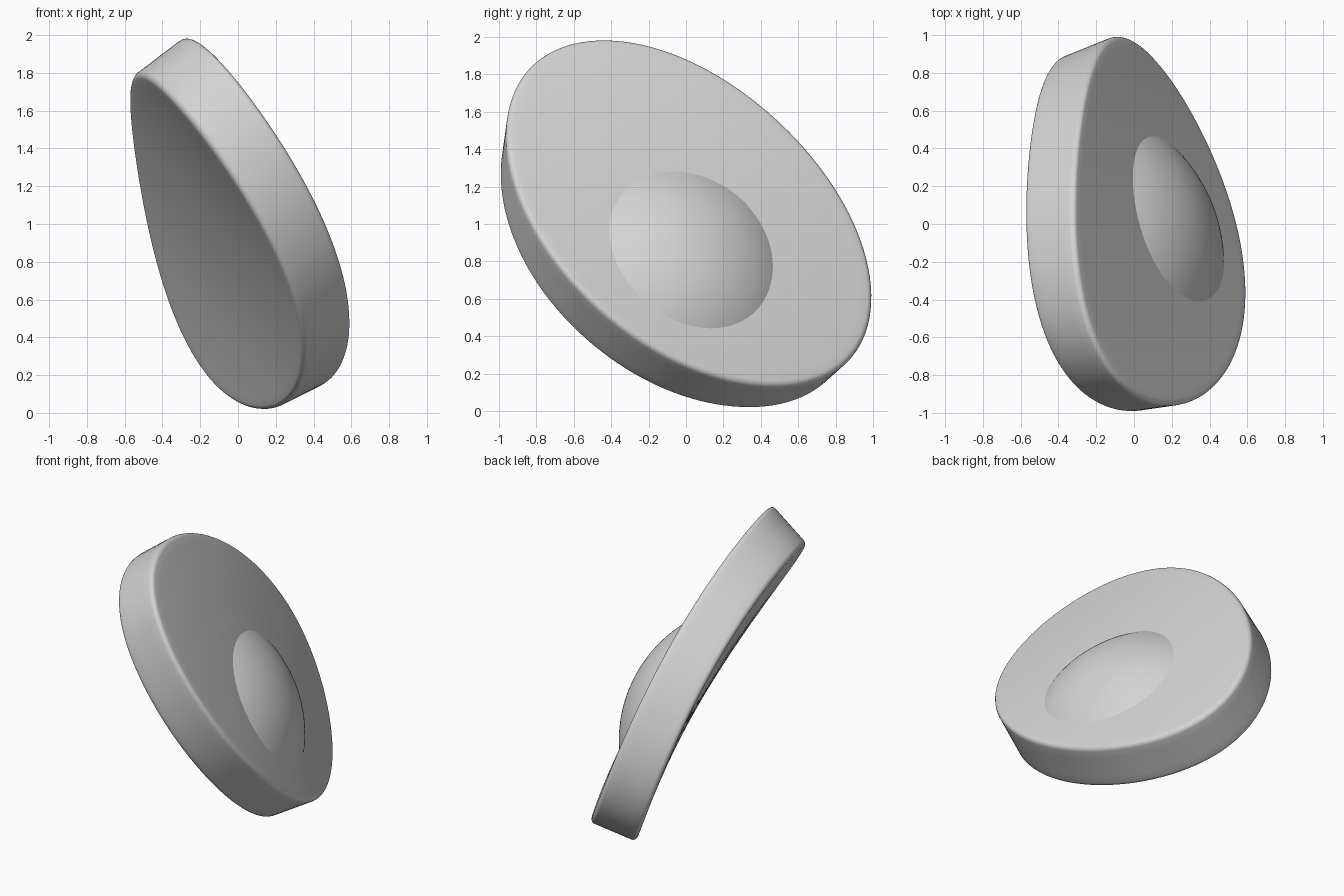
import bpy, bmesh, math
from mathutils import Vector, Matrix

if "Cube" in bpy.data.objects:
    bpy.data.objects.remove(bpy.data.objects["Cube"], do_unlink=True)

# Single grey material
GREY = (0.66, 0.66, 0.66, 1)
grey = bpy.data.materials.new("plain_grey")
grey.use_nodes = True
grey.diffuse_color = GREY
grey.node_tree.nodes["Principled BSDF"].inputs["Base Color"].default_value = GREY

# Tilted frame: long axis, short axis, facing direction
N = Vector((0.841, 0.312, 0.442)).normalized()
U = Vector((0.095, 0.718, -0.688))
U = (U - N * U.dot(N)).normalized()
V = N.cross(U)
CENTRE = Vector((0.132, 0.016, 1.071))
LONG, SHORT, THICK = 1.163, 0.825, 0.313
BEND_U, BEND_V = 0.07, 0.015
EGG = 0.025
SEGMENTS = 128


def shell(r, angle, depth):
    """Point on the bent egg-shaped shell, at a depth behind its front face."""
    r *= 1 + EGG * math.sin(3 * angle)
    u, v = LONG * r * math.cos(angle), SHORT * r * math.sin(angle)
    w = -BEND_U * u * u + BEND_V * v * v
    slope = Vector((0.2 * u - 0.11, -0.05 * v, 1))
    p = Vector((u, v, w)) - slope * depth
    return CENTRE + U * p.x + V * p.y + N * p.z


def finish(name, bm):
    bmesh.ops.recalc_face_normals(bm, faces=bm.faces)
    mesh = bpy.data.meshes.new(name)
    bm.to_mesh(mesh)
    bm.free()
    mesh.materials.append(grey)
    for poly in mesh.polygons:
        poly.use_smooth = True
    obj = bpy.data.objects.new(name, mesh)
    bpy.context.collection.objects.link(obj)
    return obj


# Cross-section of the disc: front face, rounded rim, back face
flat = [i / 14 for i in range(1, 14)]
bevel = 0.03
turn = [i * math.pi / 10 for i in range(6)]
profile = [(r, 0) for r in flat]
profile += [(1 - bevel + bevel * math.sin(a), bevel * (1 - math.cos(a))) for a in turn]
profile += [(1, THICK * k / 4) for k in (1, 2, 3)]
profile += [(1 - bevel + bevel * math.cos(a), THICK - bevel * (1 - math.sin(a))) for a in turn]
profile += [(r, THICK) for r in reversed(flat)]

# Curved oval disc
bm = bmesh.new()
rings = [[bm.verts.new(shell(r, math.tau * s / SEGMENTS, depth)) for s in range(SEGMENTS)]
         for r, depth in profile]
for a, b in zip(rings, rings[1:]):
    for s in range(SEGMENTS):
        t = (s + 1) % SEGMENTS
        bm.faces.new((a[s], a[t], b[t], b[s]))
for ring, depth in ((rings[0], 0), (rings[-1], THICK)):
    hub = bm.verts.new(shell(0, 0, depth))
    for s in range(SEGMENTS):
        bm.faces.new((hub, ring[s], ring[(s + 1) % SEGMENTS]))
finish("curved_disc", bm)

# Shallow round dome: a sphere cap set into the front face, below the middle
spot = Vector((0.225, 0.013, 0.87))
radius, height = 0.467, 0.135
ball = (radius ** 2 + height ** 2) / (2 * height)
bm = bmesh.new()
bmesh.ops.create_uvsphere(bm, u_segments=64, v_segments=96, radius=ball)
axes = Matrix((U, V, N)).transposed().to_4x4()
bm.transform(Matrix.Translation(spot - N * (ball - height)) @ axes)
buried = [v for v in bm.verts if (v.co - spot).dot(N) < -0.08]
bmesh.ops.delete(bm, geom=buried, context="VERTS")
finish("dome", bm)
